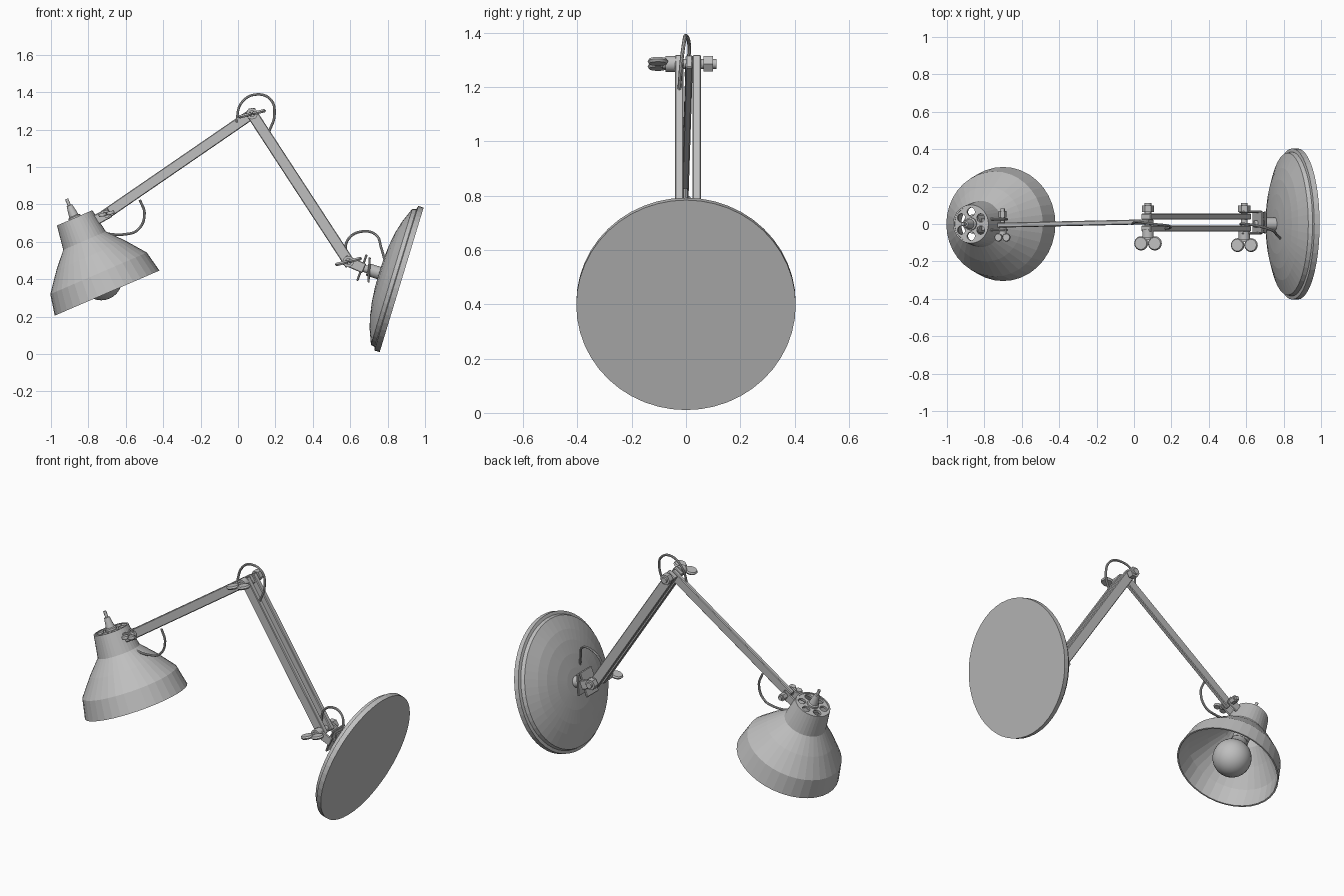
import bpy, bmesh
from math import pi, sin, cos, radians
from mathutils import Vector, Matrix

cube = bpy.data.objects.get("Cube")
if cube:
    bpy.data.objects.remove(cube, do_unlink=True)

grey = bpy.data.materials.new("lamp grey")
grey.use_nodes = True
grey.diffuse_color = (0.52, 0.52, 0.52, 1)
grey.node_tree.nodes["Principled BSDF"].inputs["Base Color"].default_value = (0.52, 0.52, 0.52, 1)


def frame(origin, axis):
    """Local z runs along axis; local y stays close to world y."""
    z = Vector(axis).normalized()
    ref = Vector((0, 0, 1)) if abs(z.y) > 0.9 else Vector((0, 1, 0))
    x = ref.cross(z).normalized()
    m = Matrix((x, z.cross(x), z)).transposed().to_4x4()
    m.translation = origin
    return m


def finish(name, bm, matrix):
    bmesh.ops.recalc_face_normals(bm, faces=bm.faces)
    mesh = bpy.data.meshes.new(name)
    bm.to_mesh(mesh)
    bm.free()
    ob = bpy.data.objects.new(name, mesh)
    ob.matrix_world = matrix
    mesh.materials.append(grey)
    bpy.context.collection.objects.link(ob)
    return ob


def activate(ob):
    bpy.ops.object.select_all(action='DESELECT')
    ob.select_set(True)
    bpy.context.view_layer.objects.active = ob


def smooth(ob):
    activate(ob)
    bpy.ops.object.shade_smooth_by_angle(angle=radians(40))


def lathe(name, profile, matrix, segs=24, closed=False, soft=True):
    bm = bmesh.new()
    vs = [bm.verts.new((r, 0, h)) for r, h in profile]
    es = [bm.edges.new(p) for p in zip(vs, vs[1:])]
    if closed:
        es.append(bm.edges.new((vs[-1], vs[0])))
    bmesh.ops.spin(bm, geom=vs + es, cent=(0, 0, 0), axis=(0, 0, 1),
                   angle=2 * pi, steps=segs)
    bmesh.ops.remove_doubles(bm, verts=bm.verts, dist=1e-5)
    ob = finish(name, bm, matrix)
    if soft:
        smooth(ob)
    return ob


def rod(name, r, h0, h1, matrix, segs=20):
    return lathe(name, [(0, h0), (r, h0), (r, h1), (0, h1)], matrix, segs, soft=segs > 8)


def bar(name, p, q, width, depth, bevel=0.004):
    p, q = Vector(p), Vector(q)
    bm = bmesh.new()
    bmesh.ops.create_cube(bm, size=1)
    bmesh.ops.scale(bm, vec=(width, depth, (q - p).length), verts=bm.verts)
    bmesh.ops.bevel(bm, geom=bm.edges[:], offset=bevel, segments=1, affect='EDGES')
    return finish(name, bm, frame((p + q) / 2, q - p))


def cable(name, points, r=0.007):
    cu = bpy.data.curves.new(name, 'CURVE')
    cu.dimensions = '3D'
    cu.bevel_depth, cu.bevel_resolution, cu.use_fill_caps = r, 2, True
    sp = cu.splines.new('BEZIER')
    sp.bezier_points.add(len(points) - 1)
    for bp, co in zip(sp.bezier_points, points):
        bp.co = co
        bp.handle_left_type = bp.handle_right_type = 'AUTO'
    ob = bpy.data.objects.new(name, cu)
    bpy.context.collection.objects.link(ob)
    cu.materials.append(grey)
    activate(ob)
    bpy.ops.object.convert(target='MESH')
    smooth(bpy.context.object)


def hinge(name, pos, back, front, r, wing):
    """Bolt along y with a hex nut at the back and a wing nut at the front."""
    m = frame((pos[0], 0, pos[1]), (0, 1, 0))
    rod(name + "_bolt", r * 0.6, -front - wing * 0.3, back + 0.012, m)
    rod(name + "_nut", r * 1.1, back - 0.035, back, m, segs=6)
    rod(name + "_collar", r, -front, -front + 0.045, m)
    tilt = radians(14)
    for side, label in ((-1, "left"), (1, "right")):
        centre = (pos[0] - side * wing * cos(tilt), -front - wing * 0.75,
                  pos[1] - side * wing * sin(tilt))
        lathe(f"{name}_wing_{label}", [(0, -0.009), (wing * 0.85, -0.009), (wing, 0),
              (wing * 0.85, 0.009), (0, 0.009)], frame(centre, (-sin(tilt), 0, cos(tilt))))


elbow, foot, head = (0.075, 1.285), (0.59, 0.495), (-0.703, 0.75)

# Round wall base with a shallow dome
base = frame((0.875, 0, 0.397), (-0.957, 0, 0.291))
lathe("base", [(0, 0), (0.404, 0), (0.404, 0.03), (0.386, 0.034), (0.38, 0.056), (0.365, 0.062),
      (0.3, 0.088), (0.238, 0.105), (0.16, 0.118), (0.08, 0.125), (0, 0.127)],
      base, 48, soft=False)
rod("base_stem", 0.034, 0.115, 0.19, base)

# Swivel bracket between the base and the lower arm
for i, (h, half) in enumerate(((0.182, 0.068), (0.222, 0.075))):
    c = base @ Vector((0, 0.008, h))
    d = Vector((0.05 if i == 0 else 0.36, 0, 1)).normalized()
    bar(f"swivel_plate_{i + 1}", c - d * half, c + d * half, 0.012, 0.115)
rod("swivel_pin", 0.02, 0.18, 0.245, base)
for y, side in ((-0.05, "front"), (0.066, "back")):
    bar(f"base_fork_{side}", (0.57, y, 0.503), (0.675, y, 0.458), 0.055, 0.012)

# Lower arm: a pair of rails
for y, side in ((-0.025, "front"), (0.04, "back")):
    bar(f"lower_arm_{side}", (foot[0] + 0.012, y, foot[1] - 0.018),
        (elbow[0] - 0.012, y, elbow[1] + 0.018), 0.06, 0.032)

# Upper arm: a single bar that drifts slightly forward
bar("upper_arm", (head[0] - 0.015, -0.006, head[1] - 0.01),
    (elbow[0] + 0.015, 0.012, elbow[1] + 0.01), 0.056, 0.026)

# Hinges
hinge("elbow", elbow, 0.1, 0.075, 0.03, 0.038)
hinge("foot_hinge", foot, 0.1, 0.085, 0.03, 0.037)
hinge("head_hinge", head, 0.07, 0.055, 0.02, 0.022)

# Shade with wall thickness, open at the bottom
shade = frame((-0.70, 0, 0.326), (-0.395, 0, 0.918))
outer = [(0.305, 0), (0.281, 0.115), (0.2, 0.22), (0.124, 0.305), (0.103, 0.438)]
inner = [(r - 0.009, h - (0.006 if 0 < i < 4 else 0)) for i, (r, h) in enumerate(outer)]
lathe("shade", outer + inner[::-1], shade, 36, closed=True, soft=False)

# Vented cap on the neck
cap = rod("shade_cap", 0.098, 0.42, 0.434, shade, 36)
bm = bmesh.new()
for k in range(6):
    a = k * pi / 3 + pi / 6
    bmesh.ops.create_cone(bm, cap_ends=True, segments=16, radius1=0.023, radius2=0.023, depth=0.1,
                          matrix=Matrix.Translation((0.065 * cos(a), 0.065 * sin(a), 0.427)))
cutter = finish("vent_cutter", bm, shade)
cutter.hide_render = True
mod = cap.modifiers.new("vents", 'BOOLEAN')
mod.operation, mod.object, mod.solver = 'DIFFERENCE', cutter, 'EXACT'
activate(cap)
bpy.ops.object.modifier_apply(modifier=mod.name)
bpy.data.objects.remove(cutter, do_unlink=True)

# Cable gland on the cap, then socket and bulb inside
lathe("cable_gland", [(0, 0.43), (0.034, 0.43), (0.034, 0.445), (0.026, 0.45), (0.016, 0.51),
      (0.009, 0.512), (0.009, 0.548), (0, 0.548)], shade)
rod("bulb_socket", 0.05, 0.22, 0.425, shade)
ball = [(0.112 * sin(t * pi / 16), 0.08 - 0.112 * cos(t * pi / 16)) for t in range(14)]
lathe("bulb", [(0, ball[0][1])] + ball[1:] + [(0.045, 0.23), (0, 0.23)], shade, 32)

# Bracket from the neck to the upper arm
for y, side in ((-0.032, "front"), (0.026, "back")):
    bar(f"head_fork_{side}", (-0.79, y, 0.70), (-0.685, y, 0.758), 0.055, 0.012)
bar("head_fork_web", (-0.80, -0.003, 0.685), (-0.755, -0.003, 0.715), 0.06, 0.07)

# Loose cable loops at the three joints
cable("elbow_cable", [(-0.01, 0.0, 1.24), (0.02, 0.012, 1.345), (0.10, 0.0, 1.388),
      (0.175, -0.008, 1.36), (0.195, -0.018, 1.28), (0.165, -0.025, 1.185)])
cable("foot_cable", [(0.57, 0.0, 0.53), (0.59, 0.0, 0.615), (0.66, -0.01, 0.655),
      (0.74, -0.035, 0.635), (0.765, -0.06, 0.57), (0.785, -0.08, 0.50)])
cable("head_cable", [(-0.525, -0.002, 0.825), (-0.50, -0.002, 0.75), (-0.535, -0.003, 0.665),
      (-0.61, -0.003, 0.64), (-0.72, -0.003, 0.645)])
